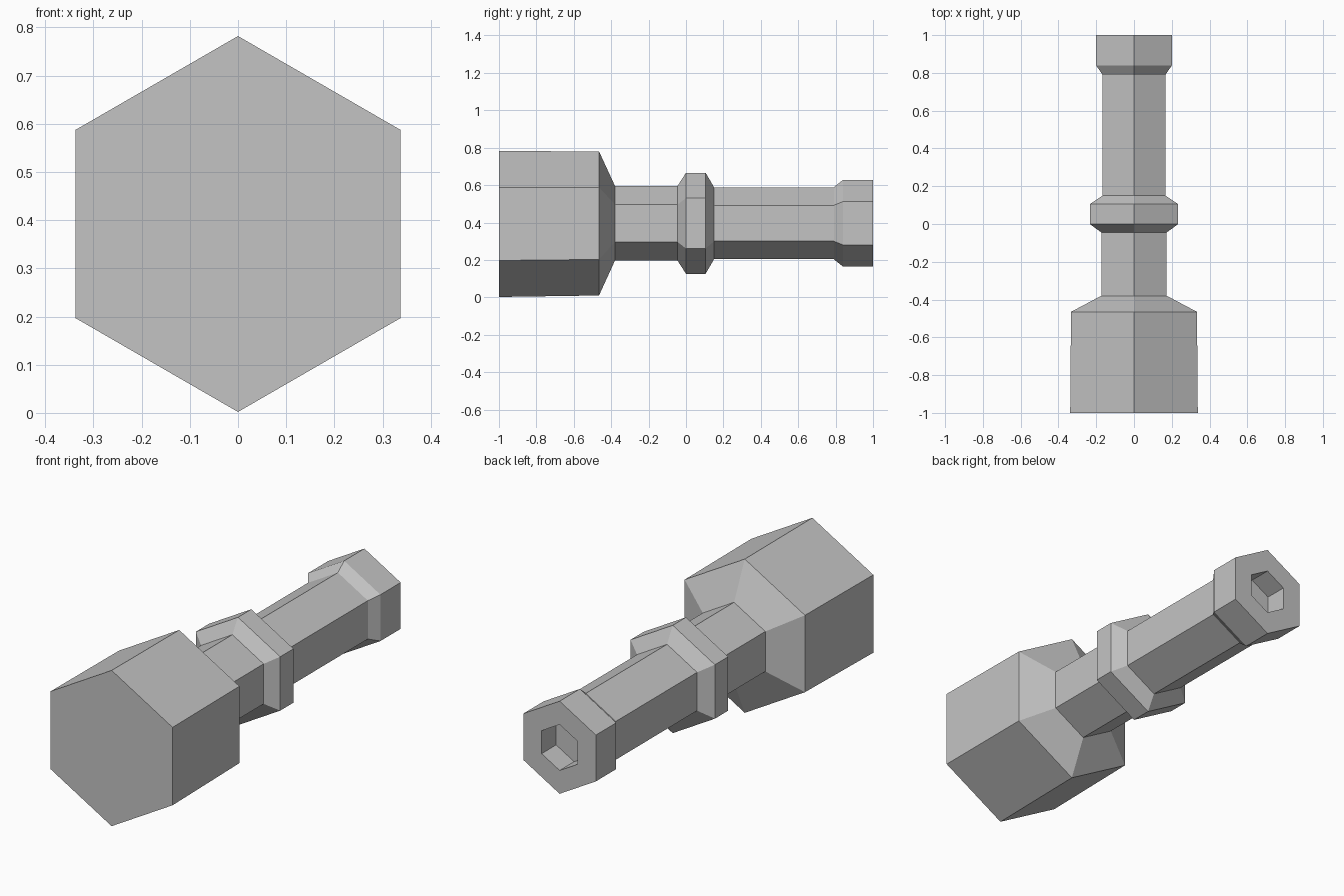
import bpy
import bmesh
import math

cube = bpy.data.objects.get("Cube")
if cube:
    bpy.data.objects.remove(cube, do_unlink=True)

SIDES = 6

# Single plain grey material
grey = bpy.data.materials.new("plain grey")
grey.use_nodes = True
colour = (0.55, 0.55, 0.55, 1)
grey.diffuse_color = colour
grey.node_tree.nodes["Principled BSDF"].inputs["Base Color"].default_value = colour


def hex_shell(name, profile, cap_start=False, cap_end=False):
    """Sweep hexagon rings (y, corner radius, centre height) along y."""
    bm = bmesh.new()
    rings = []
    for y, r, z in profile:
        angles = [math.tau * i / SIDES for i in range(SIDES)]
        rings.append([bm.verts.new((r * math.sin(a), y, z + r * math.cos(a)))
                      for a in angles])
    for a, b in zip(rings, rings[1:]):
        for i in range(SIDES):
            j = (i + 1) % SIDES
            bm.faces.new((a[i], a[j], b[j], b[i]))
    if cap_start:
        bm.faces.new(rings[0][::-1])
    if cap_end:
        bm.faces.new(rings[-1])
    mesh = bpy.data.meshes.new(name)
    bm.to_mesh(mesh)
    bm.free()
    mesh.materials.append(grey)
    obj = bpy.data.objects.new(name, mesh)
    bpy.context.collection.objects.link(obj)
    return obj


AXIS = 0.396           # height of the centre line
NECK, COLLAR, GRIP, BUTT, SOCKET = 0.2, 0.27, 0.192, 0.232, 0.115

# Heavy head with a tapered shoulder
hex_shell("head", [(-1, 0.39, 0.392), (-0.465, 0.385, 0.395),
                   (-0.38, NECK, AXIS)], cap_start=True)

# Neck between the head and the collar
hex_shell("neck", [(-0.38, NECK, AXIS), (-0.045, NECK, AXIS)])

# Bevelled collar
hex_shell("collar", [(-0.045, NECK, AXIS), (0, COLLAR, AXIS),
                     (0.105, COLLAR, AXIS), (0.15, GRIP, AXIS)])

# Long grip
hex_shell("grip", [(0.15, GRIP, AXIS), (0.79, GRIP, AXIS)])

# Flared butt with a recessed socket in its end
hex_shell("butt", [(0.79, GRIP, AXIS), (0.84, BUTT, AXIS), (1, BUTT, AXIS),
                   (1, SOCKET, AXIS), (0.885, SOCKET, AXIS)], cap_end=True)
